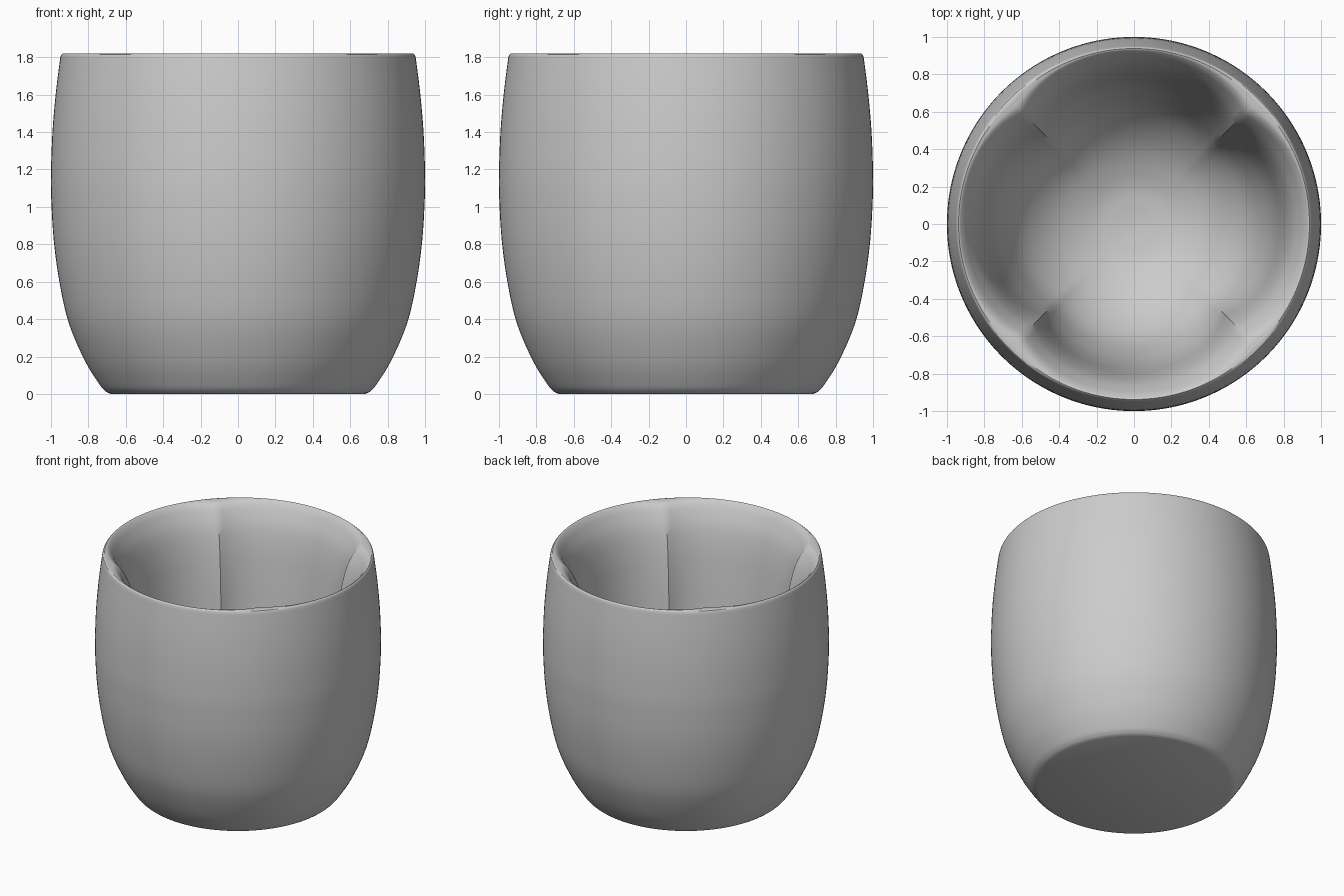
import bpy, bmesh, math
from mathutils import Vector

if "Cube" in bpy.data.objects:
    bpy.data.objects.remove(bpy.data.objects["Cube"])

SEG = 160  # divisible by 8, so vertices fall exactly on the four ridges


def smooth_path(pts, steps=5):
    """Catmull-Rom interpolation through (lobe radius, ridge radius, z)."""
    p = [Vector(q) for q in pts]
    p = [2 * p[0] - p[1]] + p + [2 * p[-1] - p[-2]]
    out = []
    for i in range(1, len(p) - 2):
        a, b, c, d = p[i - 1:i + 3]
        for s in range(steps):
            t = s / steps
            out.append(0.5 * (2 * b + (c - a) * t + (2 * a - 5 * b + 4 * c - d) * t ** 2
                              + (3 * b - a - 3 * c + d) * t ** 3))
    return out + [p[-2]]


def lobed_radius(a, b, theta):
    """Round section of radius a, pinched to radius b on the four diagonals."""
    t = (theta + math.pi / 4) % (math.pi / 2) - math.pi / 4
    return a - (a - b) * (abs(t) / (math.pi / 4)) ** 3


# Outer wall, foot to rim
outer = [(0.68, 0), (0.705, 0.012), (0.74, 0.05), (0.82, 0.18), (0.905, 0.38),
         (0.955, 0.6), (0.985, 0.82), (0.998, 1.03), (1.0, 1.18), (0.992, 1.4),
         (0.975, 1.6), (0.954, 1.77), (0.948, 1.805), (0.943, 1.815)]
# Inner wall, rim to floor: lobe radius, ridge radius, height
inner = [(0.938, 0.925, 1.82), (0.925, 0.87, 1.81), (0.895, 0.825, 1.765),
         (0.845, 0.77, 1.65), (0.81, 0.73, 1.48), (0.785, 0.70, 1.25),
         (0.76, 0.68, 1.0), (0.71, 0.65, 0.75), (0.61, 0.58, 0.49),
         (0.44, 0.43, 0.30), (0.23, 0.23, 0.19), (0.05, 0.05, 0.16)]
path = smooth_path([(r, r, z) for r, z in outer]) + smooth_path(inner)

# Cup body: stacked rings bridged with quads, capped at foot and floor
bm = bmesh.new()
rings = []
for a, b, z in path:
    ring = []
    for i in range(SEG):
        th = 2 * math.pi * i / SEG
        r = lobed_radius(a, b, th)
        ring.append(bm.verts.new((r * math.cos(th), r * math.sin(th), z)))
    rings.append(ring)
for lo, hi in zip(rings, rings[1:]):
    for i in range(SEG):
        j = (i + 1) % SEG
        bm.faces.new((lo[i], lo[j], hi[j], hi[i]))
bm.faces.new(list(reversed(rings[0])))
bm.faces.new(rings[-1])
bmesh.ops.recalc_face_normals(bm, faces=bm.faces)

mesh = bpy.data.meshes.new("cup_body")
bm.to_mesh(mesh)
bm.free()
cup = bpy.data.objects.new("cup_body", mesh)
bpy.context.collection.objects.link(cup)
bpy.context.view_layer.objects.active = cup
cup.select_set(True)
bpy.ops.object.shade_smooth_by_angle(angle=math.radians(35))
